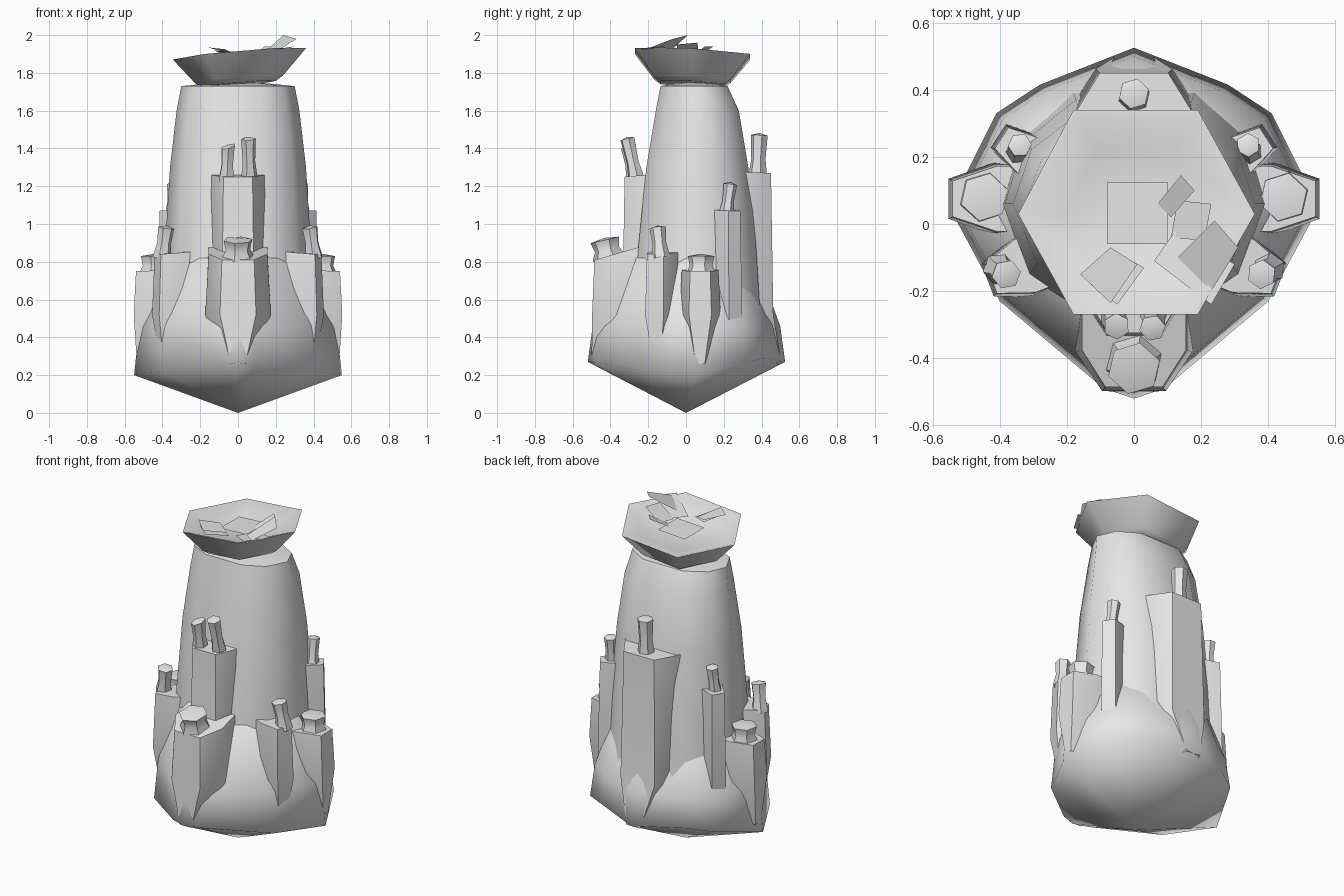
import bpy, bmesh, math
from mathutils import Vector

cube = bpy.data.objects.get("Cube")
if cube:
    bpy.data.objects.remove(cube, do_unlink=True)

stone = bpy.data.materials.new("pale_grey_stone")
stone.use_nodes = True
grey = (0.8, 0.8, 0.8, 1)
stone.diffuse_color = grey
stone.node_tree.nodes["Principled BSDF"].inputs["Base Color"].default_value = grey


def loft(name, rings, start=None, end=None, angle=50):
    """Skin a stack of rings; start and end are optional closing points."""
    bm = bmesh.new()
    loops = [[bm.verts.new(p) for p in ring] for ring in rings]
    n = len(loops[0])
    for a, b in zip(loops, loops[1:]):
        for i in range(n):
            j = (i + 1) % n
            bm.faces.new((a[i], a[j], b[j], b[i]))
    for loop, tip in ((loops[0], start), (loops[-1], end)):
        if tip is None:
            continue
        v = bm.verts.new(tip)
        for i in range(n):
            bm.faces.new((loop[i], loop[(i + 1) % n], v))
    bmesh.ops.recalc_face_normals(bm, faces=bm.faces)
    return finish(name, bm, angle)


def finish(name, bm, angle):
    mesh = bpy.data.meshes.new(name)
    bm.to_mesh(mesh)
    bm.free()
    obj = bpy.data.objects.new(name, mesh)
    bpy.context.collection.objects.link(obj)
    mesh.materials.append(stone)
    bpy.ops.object.select_all(action='DESELECT')
    obj.select_set(True)
    bpy.context.view_layer.objects.active = obj
    bpy.ops.object.shade_smooth_by_angle(angle=math.radians(angle))
    return obj


def mirrored(half):
    """Close a half outline that runs from +y down to -y."""
    return half + [(-p[0],) + tuple(p[1:]) for p in reversed(half) if p[0] > 0.001]


# Pointed base with a faceted rim
rim = mirrored([(0, .525, .27), (.28, .415, .29), (.41, .33, .27), (.55, .05, .2),
                (.4, -.23, .22), (.09, -.49, .27), (0, -.52, .27)])
shoulder = [(x * .95, y * .95, .46) for x, y, z in rim]
waist = [(x * .7, y * .7, .82) for x, y, z in rim]
loft("base", [rim, shoulder, waist], start=(0, 0, 0), end=(0, 0, .9), angle=70)

# Tapering tower
section = mirrored([(.45, 1), (.85, .8), (1, .5), (.8, .17), (.4, 0)])
levels = [(.4, .41, -.3, .4), (.9, .385, -.25, .37), (1.3, .36, -.21, .33),
          (1.6, .325, -.16, .28), (1.73, .3, -.135, .22)]
tower = [[(u * w, lo + v * (hi - lo), z) for u, v in section] for z, w, lo, hi in levels]
loft("tower", tower, end=(0, .04, 1.76))


def column(name, origin, degrees, inner, outer, width, top, foot, slope=0):
    """Buttress with a rounded outer side, facing the given direction."""
    a = math.radians(degrees)
    out, side = Vector((math.cos(a), math.sin(a), 0)), Vector((-math.sin(a), math.cos(a), 0))
    profile = [(-1, 0), (-1, .55), (-.55, 1), (.55, 1), (1, .55), (1, 0)]
    rings = []
    for z, w, reach in ((.26, .45, foot), (.52, 1.12, outer + .012), (top, 1, outer)):
        rings.append([Vector(origin) + side * (s * w * width) + out * (inner + r * (reach - inner))
                      + Vector((0, 0, z - (slope * r if z == top else 0))) for s, r in profile])
    middle = sum(rings[-1], Vector()) / len(profile)
    loft(name, rings, end=middle)


column("front_low_buttress", (0, 0, 0), -90, .24, .485, .155, .88, .5, .07)
column("front_high_buttress", (0, 0, 0), -90, .1, .325, .14, 1.27, .38, .02)
column("back_buttress", (0, 0, 0), 90, .15, .45, .185, 1.28, .505, .01)
for label, flip in (("left", 1), ("right", -1)):
    def turn(deg):
        return deg if flip > 0 else 180 - deg
    column(label + "_side_buttress", (0, .075, 0), turn(0), .25, .54, .097, .76, .535, .01)
    column(label + "_front_buttress", (0, 0, 0), turn(-21), .22, .455, .085, .86, .43, .02)
    column(label + "_back_buttress", (0, 0, 0), turn(33), .2, .47, .068, 1.08, .43, .01)


def chimney(name, foot, tip, radius, tilt=0.0):
    """Six-sided stub with a pinched neck, a flared lip and a low domed cap."""
    foot, tip = Vector(foot), Vector(tip)
    turn = (tip - foot).to_track_quat('Z', 'Y')
    rings = []
    for t, r in ((-.15, 1.1), (0, 1.08), (.4, .84), (.85, .95), (1, 1)):
        ring = []
        for k in range(6):
            a = math.tau * k / 6 + .3
            p = Vector((math.cos(a), math.sin(a), 0)) * radius * r
            q = turn @ p + foot.lerp(tip, t)
            q.z += tilt * p.x * max(t, 0)
            ring.append(q)
        rings.append(ring)
    loft(name, rings, end=tip + (tip - foot).normalized() * .012, angle=40)


chimney("front_wide_chimney", (0, -.41, .83), (0, -.43, .915), .08)
chimney("front_right_small_chimney", (-.06, -.275, 1.25), (-.052, -.305, 1.41), .04, .35)
chimney("front_left_small_chimney", (.06, -.265, 1.25), (.055, -.31, 1.45), .04)
chimney("back_chimney", (0, .38, 1.26), (.0, .388, 1.47), .046)
for label, f in (("left", 1), ("right", -1)):
    chimney(label + "_side_chimney", (f * .445, .08, .745), (f * .445, .08, .83), .073)
    chimney(label + "_front_chimney", (f * .4, -.135, .84), (f * .38, -.15, .98), .044)
    chimney(label + "_back_chimney", (f * .345, .215, 1.06), (f * .34, .235, 1.21), .036)

# Tilted hexagonal bowl on top
hexagon = [(.36, .03), (.19, .34), (-.18, .34), (-.345, .03), (-.18, -.27), (.19, -.27)]


def bowl_ring(scale, height):
    return [(x * scale, .03 + (y - .03) * scale,
             height + .085 * x * scale - .05 * (y - .03) * scale) for x, y in hexagon]


loft("bowl", [bowl_ring(.55, 1.74), bowl_ring(.66, 1.765), bowl_ring(1, 1.9),
              bowl_ring(.96, 1.9), bowl_ring(.6, 1.855)],
     start=(0, .03, 1.735), end=(0, .03, 1.845), angle=60)


def sheet(name, corners):
    bm = bmesh.new()
    bm.faces.new([bm.verts.new(c) for c in corners])
    finish(name, bm, 30)


# Loose flat slabs lying in the bowl
sheet("centre_slab", [(-.08, -.06, 1.87), (.1, -.06, 1.88), (.1, .125, 1.88), (-.08, .125, 1.87)])
sheet("front_slab", [(-.16, -.15, 1.935), (-.07, -.235, 1.925), (.01, -.12, 1.89), (-.07, -.07, 1.91)])
sheet("front_under_slab", [(-.13, -.18, 1.92), (-.05, -.24, 1.91), (.03, -.13, 1.88), (-.06, -.08, 1.89)])
sheet("large_slab", [(.13, -.1, 1.9), (.23, -.2, 1.93), (.31, -.07, 1.98), (.24, .01, 2.0)])
sheet("large_under_slab", [(.06, -.11, 1.88), (.23, -.24, 1.93), (.3, -.12, 1.94), (.13, -.01, 1.89)])
sheet("left_slab", [(.11, -.04, 1.88), (.21, -.05, 1.95), (.23, .06, 1.96), (.13, .07, 1.89)])
sheet("small_slab", [(.07, .06, 1.88), (.11, .02, 1.88), (.18, .1, 1.94), (.14, .145, 1.94)])
